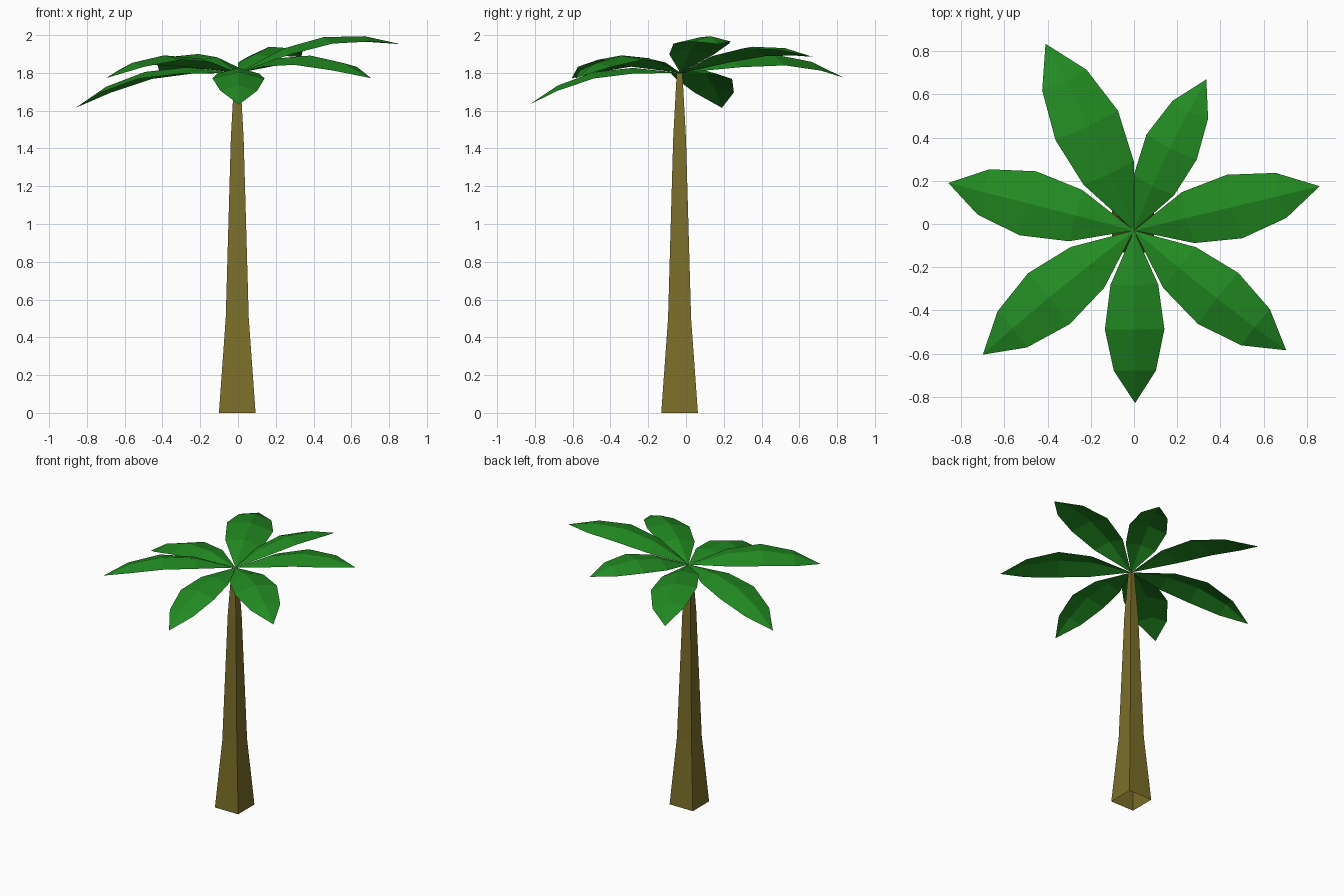
import bpy
import math
from mathutils import Matrix, Vector

if "Cube" in bpy.data.objects:
    bpy.data.objects.remove(bpy.data.objects["Cube"])


def material(name, rgb):
    m = bpy.data.materials.new(name)
    m.diffuse_color = (*rgb, 1)
    m.use_nodes = True
    m.node_tree.nodes["Principled BSDF"].inputs["Base Color"].default_value = m.diffuse_color
    return m


def make_object(name, verts, faces, mat):
    mesh = bpy.data.meshes.new(name)
    mesh.from_pydata(verts, [], faces)
    mesh.materials.append(mat)
    mesh.update()
    obj = bpy.data.objects.new(name, mesh)
    bpy.context.collection.objects.link(obj)
    return obj


bark = material("bark brown", (0.20, 0.157, 0.022))
green = material("leaf green", (0.016, 0.258, 0.016))

# Trunk: tapered square tube, open at the bottom
CX, CY = -0.004, -0.034
rings = [(0, 0.097), (0.5, 0.061), (1.45, 0.034), (1.8, 0.015)]
verts, faces = [], []
for z, h in rings:
    verts += [(CX + sx * h, CY + sy * h, z)
              for sx, sy in ((-1, -1), (1, -1), (1, 1), (-1, 1))]
for r in range(len(rings) - 1):
    for i in range(4):
        j = (i + 1) % 4
        faces.append((r * 4 + i, r * 4 + j, r * 4 + 4 + j, r * 4 + 4 + i))
n = len(verts)
faces.append((n - 4, n - 3, n - 2, n - 1))
make_object("trunk", verts, faces, bark)

# Leaf profile along +x: distance, rib height, half width, edge drop
STATIONS = [(0.25, 0.027, 0.110, 0.030),
            (0.455, 0.005, 0.137, 0.033),
            (0.645, -0.065, 0.097, 0.027)]
TIP = Vector((0.795, 0, -0.165))
ROOT = Vector((0, -0.03, 1.8))


def leaf(name, tip, roll):
    """Folded leaf, scaled and pitched so that its tip lands on the given point."""
    v = [Vector((0, 0, 0))]
    for x, z, w, d in STATIONS:
        v += [Vector((x, w, z - d)), Vector((x, 0, z)), Vector((x, -w, z - d))]
    v.append(TIP)
    f = [(0, 2, 1), (0, 3, 2)]
    for k in (1, 4):
        f += [(k, k + 1, k + 4, k + 3), (k + 1, k + 2, k + 5, k + 4)]
    f += [(7, 8, 10), (8, 9, 10)]

    out = Vector(tip) - ROOT
    scale = out.length / TIP.length
    rise = math.atan2(out.z, math.hypot(out.x, out.y)) - math.atan2(TIP.z, TIP.x)
    turn = (Matrix.Rotation(math.atan2(out.y, out.x), 3, 'Z')
            @ Matrix.Rotation(-rise, 3, 'Y')
            @ Matrix.Rotation(math.radians(roll), 3, TIP.normalized()))
    make_object(name, [ROOT + turn @ p * scale for p in v], f, green)


# Crown of seven leaves: tip position, roll about the root-to-tip line
LEAVES = {
    "leaf_right": ((0.86, 0.175, 1.952), 0),
    "leaf_back_right": ((0.335, 0.67, 1.885), -9),
    "leaf_back_left": ((-0.41, 0.835, 1.775), 8),
    "leaf_left": ((-0.86, 0.19, 1.615), 0),
    "leaf_front_left": ((-0.70, -0.605, 1.772), 5),
    "leaf_front": ((0.005, -0.83, 1.632), 0),
    "leaf_front_right": ((0.705, -0.585, 1.772), 5),
}
for name, (tip, roll) in LEAVES.items():
    leaf(name, tip, roll)
